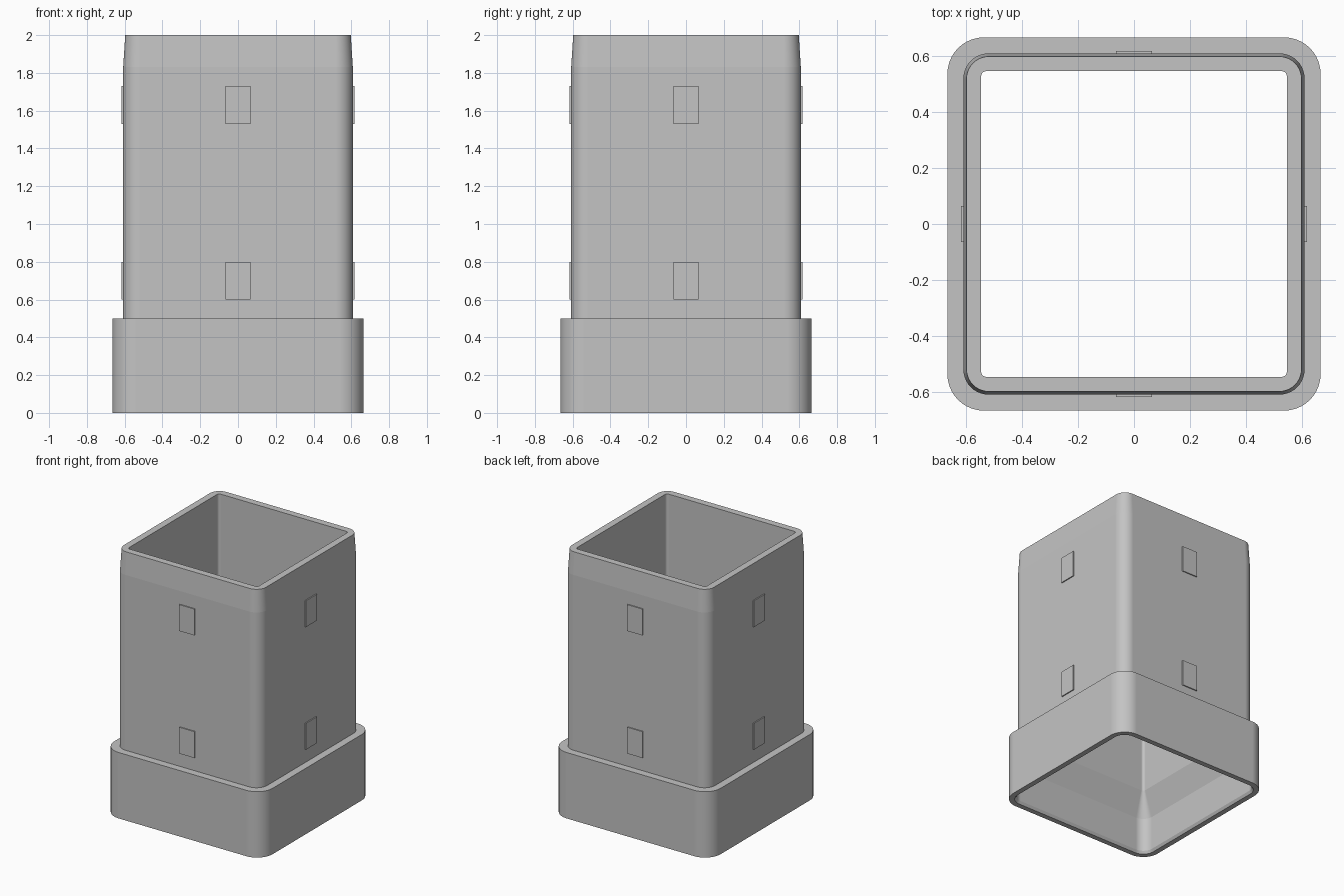
import bpy, bmesh, math

if "Cube" in bpy.data.objects:
    bpy.data.objects.remove(bpy.data.objects["Cube"])

SEG = 10  # segments per rounded corner

grey = bpy.data.materials.new("plain grey")
grey.diffuse_color = (0.55, 0.55, 0.55, 1)
grey.use_nodes = True
grey.node_tree.nodes["Principled BSDF"].inputs["Base Color"].default_value = grey.diffuse_color


def rounded_square(half, r, z):
    """Corner points of a rounded square, counter-clockwise."""
    c = half - r
    pts = []
    for k, (sx, sy) in enumerate([(1, 1), (-1, 1), (-1, -1), (1, -1)]):
        for i in range(SEG + 1):
            a = math.radians(90) * (k + i / SEG)
            pts.append((sx * c + r * math.cos(a), sy * c + r * math.sin(a), z))
    return pts


def add_object(name, bm):
    bmesh.ops.recalc_face_normals(bm, faces=bm.faces[:])
    mesh = bpy.data.meshes.new(name)
    bm.to_mesh(mesh)
    bm.free()
    mesh.materials.append(grey)
    obj = bpy.data.objects.new(name, mesh)
    bpy.context.collection.objects.link(obj)
    return obj


# Hollow square sleeve: (half width, corner radius, height), outside up then inside down
profile = [
    (0.665, 0.13, 0.0),     # socket foot
    (0.665, 0.13, 0.5),     # socket shoulder
    (0.608, 0.09, 0.5),     # spigot base
    (0.608, 0.09, 1.83),    # start of lead-in taper
    (0.597, 0.08, 2.0),     # top rim
    (0.545, 0.02, 2.0),     # bore at the top
    (0.545, 0.02, 0.47),    # bore meets the sloped step
    (0.613, 0.08, 0.28),    # socket inside
    (0.613, 0.08, 0.02),    # chamfer at the mouth
    (0.625, 0.09, 0.0),
]
bm = bmesh.new()
rings = [[bm.verts.new(p) for p in rounded_square(*row)] for row in profile]
n = len(rings[0])
for k, low in enumerate(rings):
    high = rings[(k + 1) % len(rings)]
    for i in range(n):
        j = (i + 1) % n
        bm.faces.new((low[i], low[j], high[j], high[i])).smooth = True
# Every ring is a crisp crease; the corners between rings stay smooth
for ring in rings:
    for i in range(n):
        bm.edges.get((ring[i], ring[(i + 1) % n])).smooth = False
sleeve = add_object("square_sleeve", bm)
mod = sleeve.modifiers.new("even_shading", 'WEIGHTED_NORMAL')
mod.keep_sharp = True

# Thin raised pads, two heights on each of the four sides
for side in range(4):
    for label, z in (("lower", 0.70), ("upper", 1.63)):
        bm = bmesh.new()
        bmesh.ops.create_cube(bm, size=1)
        bmesh.ops.scale(bm, vec=(0.13, 0.016, 0.2), verts=bm.verts[:])
        pad = add_object(f"{label}_pad_{side + 1}", bm)
        a = math.radians(90) * side
        pad.location = (0.608 * math.sin(a), -0.608 * math.cos(a), z)
        pad.rotation_euler.z = a
